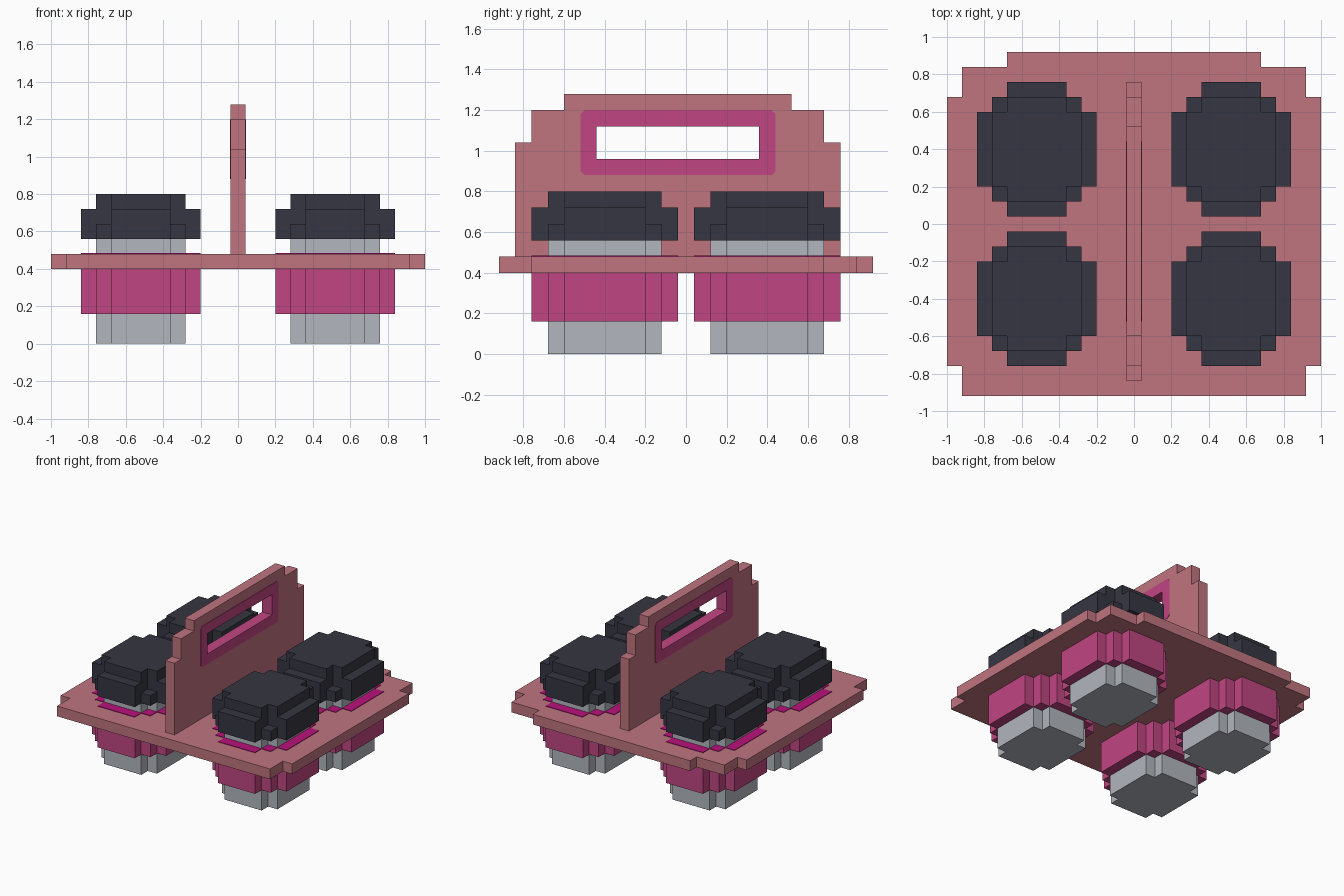
import bpy, bmesh
from mathutils import Matrix

cube = bpy.data.objects.get("Cube")
if cube:
    bpy.data.objects.remove(cube, do_unlink=True)


def material(name, rgb):
    m = bpy.data.materials.new(name)
    m.use_nodes = True
    m.diffuse_color = (*rgb, 1)
    bsdf = m.node_tree.nodes["Principled BSDF"]
    bsdf.inputs["Base Color"].default_value = (*rgb, 1)
    bsdf.inputs["Roughness"].default_value = 0.8
    return m


ROSE = material("dusty rose", (0.527, 0.178, 0.216))
PINK = material("deep pink", (0.533, 0.061, 0.223))
MAGENTA = material("bright magenta", (0.485, 0.006, 0.195))
GREY = material("pale grey", (0.445, 0.468, 0.515))
DARK = material("charcoal", (0.036, 0.037, 0.054))


def prism(name, loops, low, high, mat, matrix=Matrix()):
    """Extrude a flat outline (with optional holes) from low to high."""
    curve = bpy.data.curves.new(name, "CURVE")
    curve.dimensions = "2D"
    curve.fill_mode = "BOTH"
    curve.extrude = (high - low) / 2
    for loop in loops:
        spline = curve.splines.new("POLY")
        spline.points.add(len(loop) - 1)
        for point, (x, y) in zip(spline.points, loop):
            point.co = (x, y, 0, 1)
        spline.use_cyclic_u = True
    temp = bpy.data.objects.new(name + "_curve", curve)
    bpy.context.collection.objects.link(temp)
    bpy.context.view_layer.update()
    graph = bpy.context.evaluated_depsgraph_get()
    mesh = bpy.data.meshes.new_from_object(temp.evaluated_get(graph))
    bpy.data.objects.remove(temp, do_unlink=True)
    bpy.data.curves.remove(curve)

    bm = bmesh.new()
    bm.from_mesh(mesh)
    bmesh.ops.remove_doubles(bm, verts=bm.verts, dist=1e-4)
    bmesh.ops.transform(bm, matrix=matrix @ Matrix.Translation((0, 0, (low + high) / 2)), verts=bm.verts)
    bmesh.ops.recalc_face_normals(bm, faces=bm.faces)
    for f in bm.faces:
        f.smooth = False
        f.material_index = 0
    bm.to_mesh(mesh)
    bm.free()
    mesh.name = name
    mesh.materials.clear()
    mesh.materials.append(mat)
    obj = bpy.data.objects.new(name, mesh)
    bpy.context.collection.objects.link(obj)
    return obj


def stepped(quarter):
    """Mirror a stepped corner (first quadrant, counter-clockwise) four ways."""
    q = list(quarter)
    return (q + [(-x, y) for x, y in reversed(q)]
            + [(-x, -y) for x, y in q] + [(x, -y) for x, y in reversed(q)])


def mirrored(half):
    """Mirror the right half of an outline across the vertical axis."""
    return half + [(-x, y) for x, y in reversed(half)]


# Tray board with stepped corners
board = mirrored([(0.92, -0.92), (0.92, -0.76), (1, -0.76), (1, 0.68), (0.92, 0.68),
                  (0.92, 0.84), (0.68, 0.84), (0.68, 0.92)])
prism("tray_board", [board], 0.40, 0.48, ROSE)

# Upright handle panel, drawn in the y-z plane and extruded along x
SIDE = Matrix(((0, 0, 1, 0), (1, 0, 0, 0), (0, 1, 0, 0), (0, 0, 0, 1)))
MID = -0.04


def shift(loop, dx, dy):
    return [(x + dx, y + dy) for x, y in loop]


panel = shift(mirrored([(0.80, 0.48), (0.80, 1.04), (0.72, 1.04), (0.72, 1.20),
                        (0.56, 1.20), (0.56, 1.28)]), MID, 0)
grip_hole = shift(stepped([(0.40, 0.08)]), MID, 1.04)
panel_hole = shift(stepped([(0.44, 0.12)]), MID, 1.04)
frame = shift(stepped([(0.48, 0.14), (0.46, 0.16)]), MID, 1.04)
prism("handle_panel", [panel, panel_hole], -0.04, 0.04, ROSE, SIDE)
prism("handle_grip_frame", [frame, grip_hole], -0.043, 0.043, PINK, SIDE)

# Four jars in sleeves: nested stepped outlines
WIDE = stepped([(0.32, 0.20), (0.24, 0.20), (0.24, 0.28), (0.16, 0.28), (0.16, 0.36)])
CROSS = stepped([(0.32, 0.20), (0.16, 0.20), (0.16, 0.36)])
NARROW = stepped([(0.24, 0.20), (0.16, 0.20), (0.16, 0.28)])

JAR_PARTS = [
    ("jar_base", NARROW, 0.0, 0.16, GREY),
    ("jar_sleeve", WIDE, 0.16, 0.40, PINK),
    ("sleeve_rim", WIDE, 0.48, 0.484, MAGENTA),
    ("jar_neck", NARROW, 0.48, 0.56, GREY),
    ("lid_skirt", WIDE, 0.56, 0.64, DARK),
    ("lid_shoulder", CROSS, 0.64, 0.72, DARK),
    ("lid_top", NARROW, 0.72, 0.80, DARK),
]
for x, side in ((0.52, "left"), (-0.52, "right")):
    for y, end in ((-0.40, "front"), (0.40, "back")):
        for part, outline, low, high, mat in JAR_PARTS:
            prism(f"{end}_{side}_{part}", [outline], low, high, mat,
                  Matrix.Translation((x, y, 0)))
